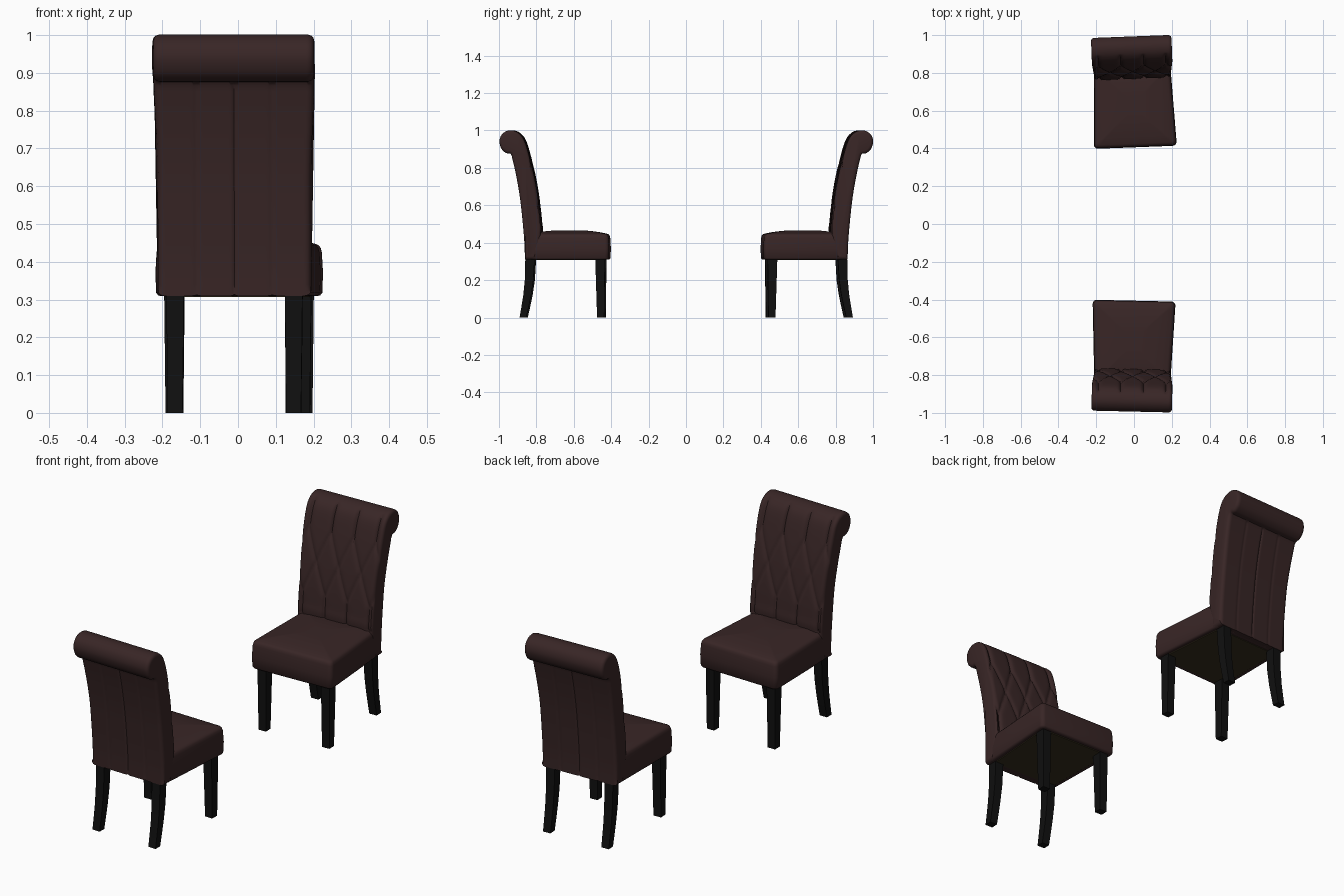
import bpy, bmesh, math
from mathutils import Matrix, Vector

if "Cube" in bpy.data.objects:
    bpy.data.objects.remove(bpy.data.objects["Cube"])


def material(name, rgb):
    m = bpy.data.materials.new(name)
    m.diffuse_color = (*rgb, 1)
    m.use_nodes = True
    m.node_tree.nodes["Principled BSDF"].inputs["Base Color"].default_value = m.diffuse_color
    return m


LEATHER = material("dark brown leather", (0.040, 0.019, 0.019))
WOOD = material("black wood", (0.005, 0.005, 0.005))
LINING = material("olive lining", (0.036, 0.027, 0.012))

# Two chairs facing each other, each turned slightly
CHAIRS = [("near", Matrix.Translation((-0.006, -0.700, 0)) @ Matrix.Rotation(math.radians(-1.3), 4, 'Z')),
          ("far", Matrix.Translation((-0.004, 0.700, 0)) @ Matrix.Rotation(math.radians(182.2), 4, 'Z'))]


def place(name, rings, mat, angle=40, closed=True):
    """Skin equal-length closed rings, cap both ends, and put a copy in each chair."""
    bm = bmesh.new()
    vs = [[bm.verts.new(p) for p in r] for r in rings]
    n = len(vs[0])
    for a, b in zip(vs, vs[1:]):
        for i in range(n):
            j = (i + 1) % n
            bm.faces.new((a[i], a[j], b[j], b[i]))
    bm.faces.new(vs[0])
    bm.faces.new(vs[-1])
    bmesh.ops.recalc_face_normals(bm, faces=bm.faces)
    me = bpy.data.meshes.new(name)
    bm.to_mesh(me)
    bm.free()
    me.materials.append(mat)
    for p in me.polygons:
        p.use_smooth = True
    me.set_sharp_from_angle(angle=math.radians(angle))
    for prefix, mw in CHAIRS:
        ob = bpy.data.objects.new(f"{prefix}_{name}", me)
        bpy.context.collection.objects.link(ob)
        ob.matrix_world = mw


def spline(pts, sub):
    """Catmull-Rom curve through the points."""
    p = [Vector(q) for q in pts]
    p = [2 * p[0] - p[1]] + p + [2 * p[-1] - p[-2]]
    out = []
    for a, b, c, d in zip(p, p[1:], p[2:], p[3:]):
        for k in range(sub):
            t = k / sub
            out.append(0.5 * (2 * b + (c - a) * t + (2 * a - 5 * b + 4 * c - d) * t * t
                              + (3 * b - a - 3 * c + d) * t ** 3))
    return out + [p[-2]]


# Backrest: side profile with rolled top, swept across the width
front = spline([(-0.10, 0.31), (-0.070, 0.45), (-0.073, 0.52), (-0.084, 0.62), (-0.106, 0.75),
                (-0.134, 0.87), (-0.160, 0.95), (-0.188, 0.985), (-0.222, 1.0), (-0.255, 0.997),
                (-0.283, 0.975), (-0.293, 0.94), (-0.282, 0.902), (-0.258, 0.88), (-0.234, 0.876)], 9)
rear = spline([(-0.228, 0.866), (-0.206, 0.77), (-0.185, 0.65), (-0.170, 0.52),
               (-0.160, 0.40), (-0.157, 0.31)], 6)
profile = front + rear
count = len(profile)
normals = []
for i in range(count):
    t = profile[(i + 1) % count] - profile[i - 1]
    normals.append(Vector((t.y, -t.x)).normalized())


def half_width(z):
    t = min(max((z - 0.6) / 0.32, 0), 1)
    return 0.203 + 0.010 * t * t * (3 - 2 * t)


def crease(x, v, z, is_front):
    """Depth of the diamond tufting on the front and the seams on the rear."""
    if not is_front:
        seam = 0.004 * math.exp(-(x / 0.004) ** 2)
        return seam + 0.002 * math.exp(-((abs(x) - 0.1) / 0.006) ** 2)
    if v < -0.2 or z < 0.44:
        return 0
    fade = min(1, (v + 0.2) / 0.03)
    u, w = (x - 0.06) / 0.06, (min(max(z, 0.56), 0.86) - 0.56) / 0.15
    gap = lambda s: abs(s - 2 * round(s / 2)) * 0.056
    d, e = gap(u + w), gap(u - w)
    return fade * (0.010 * math.exp(-min(d, e) / 0.007) + 0.006 * math.exp(-(d + e) / 0.012))


R, COLS = 0.016, 84
columns = [(-1, a) for a in (90, 60, 30)] + [(-1 + 2 * k / COLS, 0) for k in range(COLS + 1)]
columns += [(1, a) for a in (30, 60, 90)]
rings = []
for t, deg in columns:
    th = math.radians(deg)
    ring = []
    for i, (p, nrm) in enumerate(zip(profile, normals)):
        x = t * (half_width(p.y) - R + R * math.sin(th))
        q = p - nrm * (R * (1 - math.cos(th)) + crease(x, p.x, p.y, i < len(front)) * math.cos(th))
        ring.append((x, q.x, q.y))
    rings.append(ring)
place("backrest", rings, LEATHER, 50)


# Seat: rounded tapered outline stacked into a domed cushion
def outline(z, inset, v0=-0.14, v1=0.292, r=0.022):
    pts = []
    rr = max(r - inset * 0.3, 0.006)
    for cx, cv, start in ((1, v1, 0), (-1, v1, 90), (-1, v0, 180), (1, v0, 270)):
        for k in range(6):
            a = math.radians(start + 18 * k)
            v = cv + (-1 if cv == v1 else 1) * (inset + rr) + rr * math.sin(a)
            flare = 0.200 + 0.018 * max(0, (v + 0.1) / 0.39) ** 1.3
            pts.append((cx * (flare - inset - rr) + rr * math.cos(a), v, z))
    return pts


levels = [(0.312, 0.025), (0.309, 0.014), (0.311, 0.005), (0.318, 0), (0.37, -0.002), (0.425, 0.001),
          (0.437, 0.004), (0.444, 0.009), (0.448, 0.018), (0.455, 0.05), (0.461, 0.09),
          (0.465, 0.13), (0.466, 0.17)]
place("seat", [outline(*lv) for lv in levels], LEATHER, 50)

# Lining under the seat
place("underside_lining", [outline(z, 0.024) for z in (0.307, 0.313)], LINING)


# Legs: square sections (z, centre v, depth, width) along a path
def leg(name, x, sections):
    place(name, [[(x + a * w / 2, v + b * d / 2, z) for a, b in ((-1, -1), (1, -1), (1, 1), (-1, 1))]
                 for z, v, d, w in sections], WOOD, 30)


for side, s in (("left", -1), ("right", 1)):
    leg(f"{side}_front_leg", s * 0.171, [(0.0, 0.248, 0.038, 0.040), (0.32, 0.245, 0.052, 0.047)])
    leg(f"{side}_rear_leg", s * 0.157, [(0.0, -0.168, 0.036, 0.040), (0.06, -0.156, 0.039, 0.041),
                                        (0.12, -0.145, 0.042, 0.042), (0.20, -0.135, 0.046, 0.044),
                                        (0.32, -0.130, 0.050, 0.046)])
